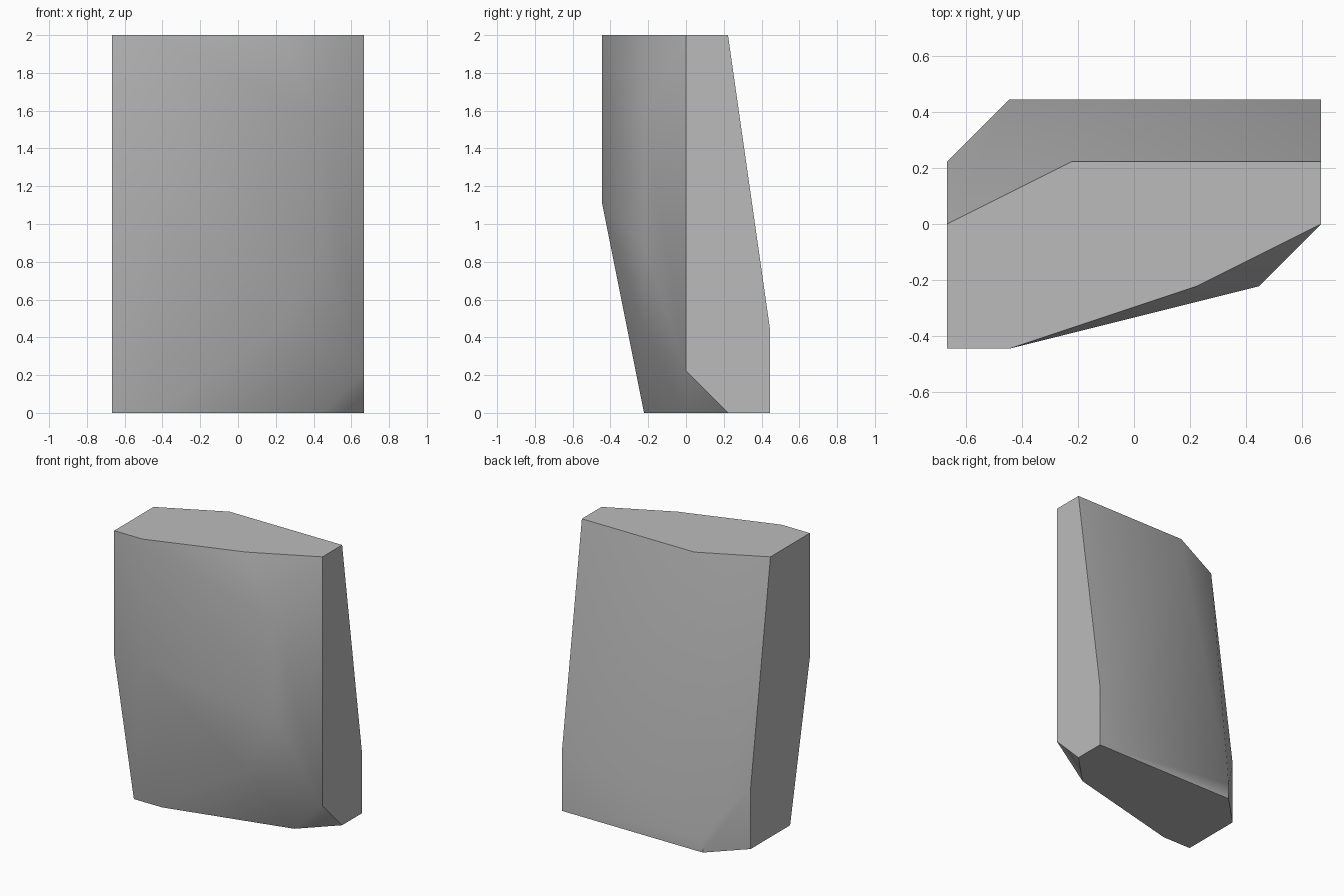
import bpy
import bmesh
import math

cube = bpy.data.objects.get("Cube")
if cube:
    bpy.data.objects.remove(cube, do_unlink=True)

UNIT = 2 / 9  # lattice step of the carved block

# Outlines of the flat top and flat base, in lattice steps
TOP = [(-3, 0), (-1, 1), (3, 1), (3, 0), (1, -1), (-2, -2), (-3, -2)]
BASE = [(3, 1), (3, 2), (-2, 2), (-3, 1), (-3, -1), (-2, -1), (2, 0)]

# Corners between base and top
BACK = [(3, 2, 2), (-2, 2, 0.5), (-3, 1, 2)]
FRONT = [(-3, -2, 5), (-2, -2, 5), (2, -1, 7), (2, -1, 4), (1, -1, 2), (3, 0, 1)]

# Plain grey stone
stone = bpy.data.materials.new("stone_grey")
stone.use_nodes = True
colour = (0.5, 0.5, 0.5, 1)
stone.diffuse_color = colour
for node in stone.node_tree.nodes:
    if node.type == "BSDF_PRINCIPLED":
        node.inputs["Base Color"].default_value = colour
        node.inputs["Roughness"].default_value = 0.9

# Wrap the corners in a convex skin and merge coplanar faces
corners = [(x, y, 9) for x, y in TOP] + [(x, y, 0) for x, y in BASE] + BACK + FRONT
bm = bmesh.new()
for corner in corners:
    bm.verts.new([c * UNIT for c in corner])
bmesh.ops.convex_hull(bm, input=bm.verts[:])
bmesh.ops.dissolve_limit(bm, angle_limit=math.radians(0.5),
                         verts=bm.verts[:], edges=bm.edges[:])
bmesh.ops.recalc_face_normals(bm, faces=bm.faces[:])

mesh = bpy.data.meshes.new("stone_slab")
bm.to_mesh(mesh)
bm.free()
mesh.materials.append(stone)
slab = bpy.data.objects.new("stone_slab", mesh)
bpy.context.collection.objects.link(slab)

# Soft front and back, crisp outer edges
bpy.ops.object.select_all(action="DESELECT")
slab.select_set(True)
bpy.context.view_layer.objects.active = slab
bpy.ops.object.shade_smooth_by_angle(angle=math.radians(35))
